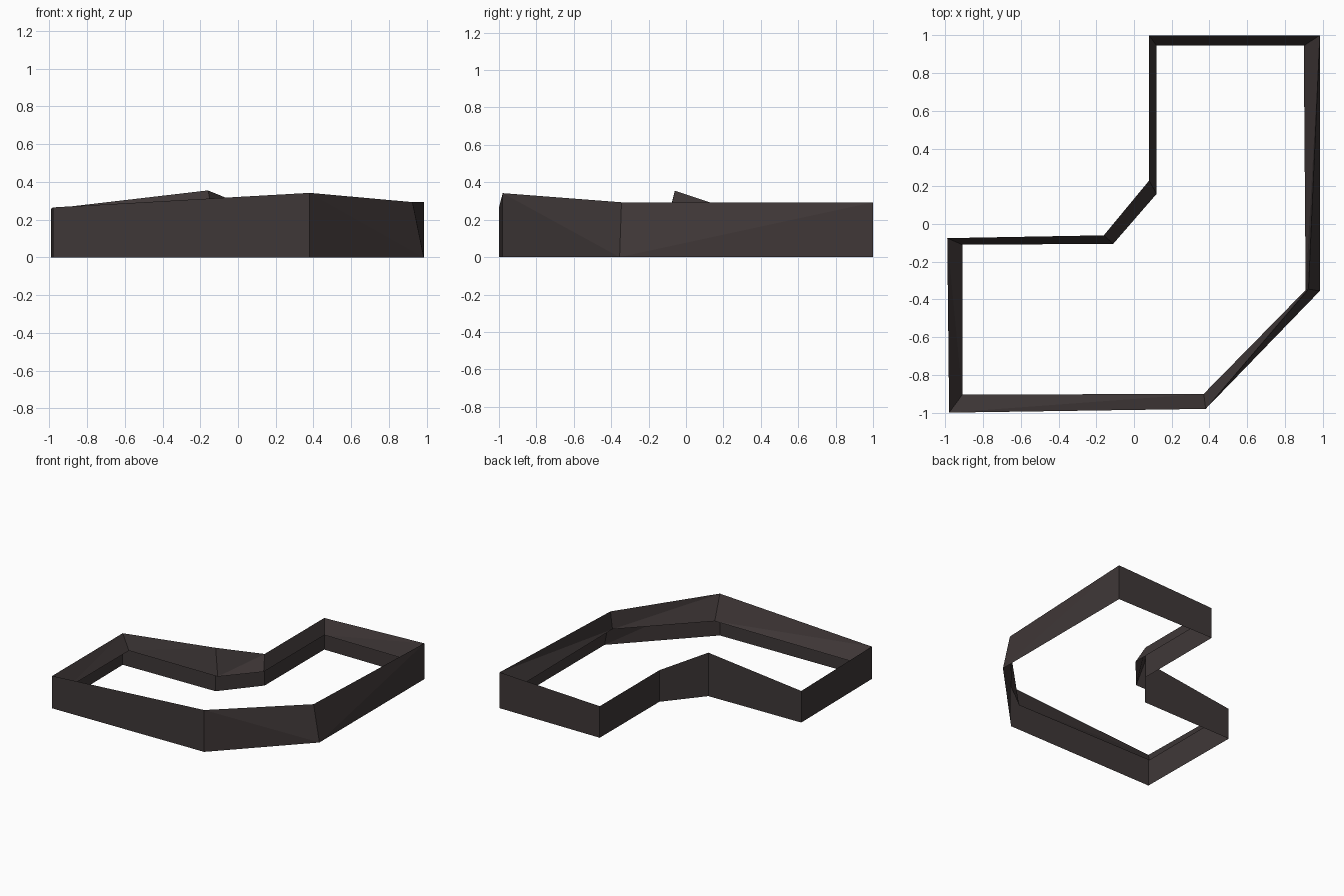
import bpy, bmesh

if "Cube" in bpy.data.objects:
    bpy.data.objects.remove(bpy.data.objects["Cube"])

# One dark material for the whole rim
mat = bpy.data.materials.new("dark_brown")
mat.diffuse_color = (0.050, 0.039, 0.039, 1)
mat.use_nodes = True
mat.node_tree.nodes["Principled BSDF"].inputs["Base Color"].default_value = mat.diffuse_color

# Foot outline of the outer wall (counter-clockwise from front left)
foot = [(-0.98, -1.0), (0.38, -0.98), (0.985, -0.355), (0.985, 1.0),
        (0.08, 1.0), (0.08, 0.23), (-0.16, -0.06), (-0.99, -0.075)]
# Height of the ridge above each foot corner
height = [0.265, 0.342, 0.293, 0.293, 0.258, 0.258, 0.355, 0.258]
# Lip outline: the inner edge the top slopes down to
lip = [(-0.91, -0.905), (0.37, -0.90), (0.91, -0.35), (0.90, 0.945),
       (0.12, 0.945), (0.12, 0.16), (-0.11, -0.105), (-0.91, -0.11)]
LIP_Z = 0.15

# The ridge follows the foot, except the right corner, which leans inward
ridge = list(foot)
ridge[2] = (0.925, -0.345)

bm = bmesh.new()
rings = [
    [bm.verts.new((x, y, 0)) for x, y in foot],
    [bm.verts.new((x, y, z)) for (x, y), z in zip(ridge, height)],
    [bm.verts.new((x, y, LIP_Z)) for x, y in lip],
]

# Outer wall and sloping top, split into flat triangles
n = len(foot)
for lower, upper in zip(rings, rings[1:]):
    for i in range(n):
        j = (i + 1) % n
        a, b, c, d = lower[i], lower[j], upper[j], upper[i]
        # the right side folds along the other diagonal
        if (i == 2) == (lower is rings[0]):
            tris = ((a, b, c), (a, c, d))
        else:
            tris = ((a, b, d), (b, c, d))
        for t in tris:
            bm.faces.new(t)

mesh = bpy.data.meshes.new("sloped_rim")
bm.to_mesh(mesh)
bm.free()
mesh.materials.append(mat)
rim = bpy.data.objects.new("sloped_rim", mesh)
bpy.context.collection.objects.link(rim)
